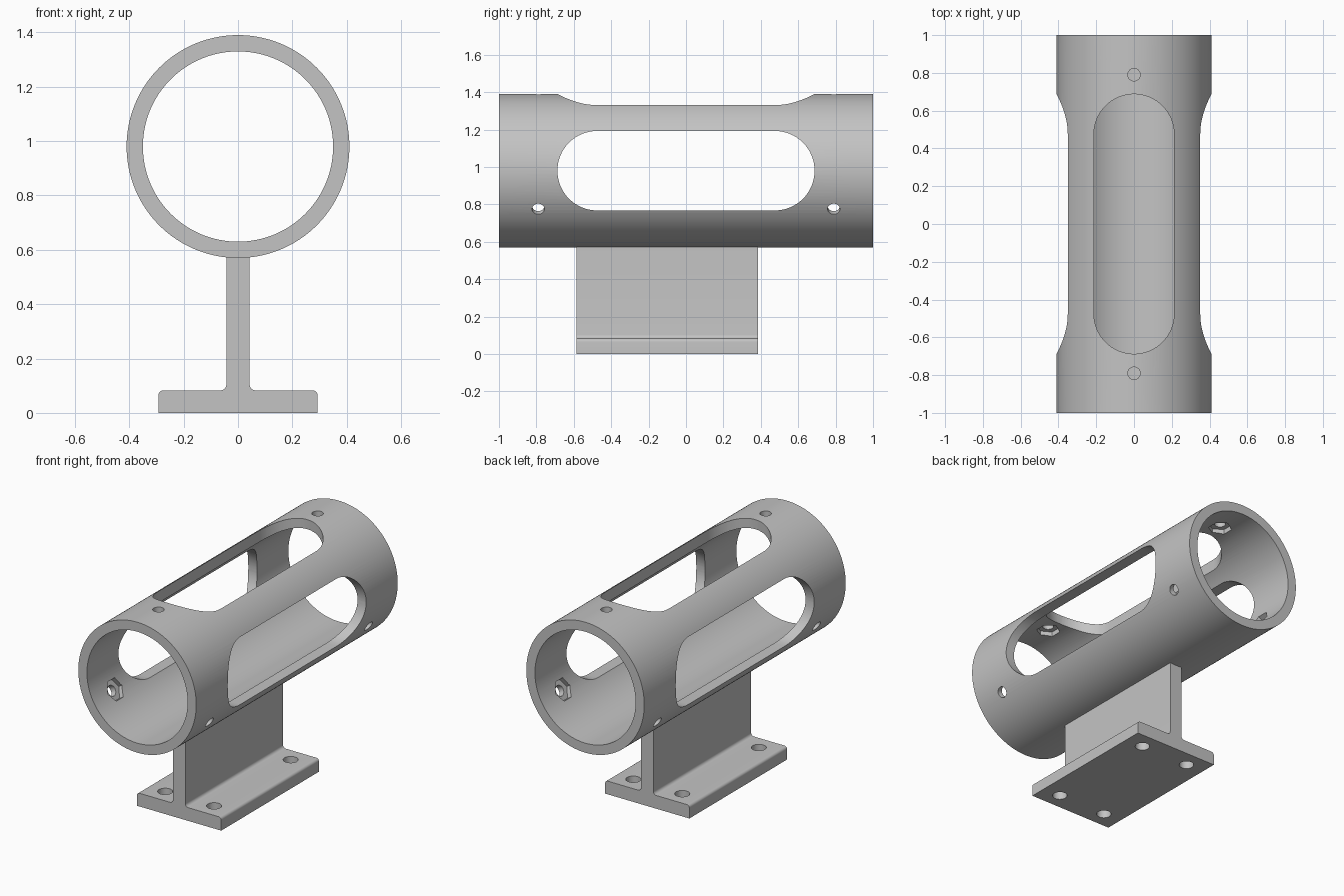
import bpy, bmesh
from math import pi, sin, cos, radians
from mathutils import Matrix, Vector

cube = bpy.data.objects.get("Cube")
if cube:
    bpy.data.objects.remove(cube, do_unlink=True)

AXIS_Z, OUTER, INNER = 0.98, 0.41, 0.35

grey = bpy.data.materials.new("plain_grey")
grey.use_nodes = True
colour = (0.55, 0.55, 0.55, 1)
grey.diffuse_color = colour
grey.node_tree.nodes["Principled BSDF"].inputs["Base Color"].default_value = colour


def arc(cx, cy, r, start, end, steps):
    angles = [radians(start + (end - start) * i / steps) for i in range(steps + 1)]
    return [(cx + r * cos(a), cy + r * sin(a)) for a in angles]


def circle(r, steps):
    return arc(0, 0, r, 0, 360, steps)[:-1]


def prism(name, outline, depth, matrix):
    """Extrude a 2D outline along local z from 0 to depth, then place it."""
    bm = bmesh.new()
    face = bm.faces.new([bm.verts.new((x, y, 0)) for x, y in outline])
    top = bmesh.ops.extrude_face_region(bm, geom=[face])["geom"]
    bmesh.ops.translate(bm, vec=(0, 0, depth),
                        verts=[v for v in top if isinstance(v, bmesh.types.BMVert)])
    bm.transform(matrix)
    bmesh.ops.recalc_face_normals(bm, faces=bm.faces)
    mesh = bpy.data.meshes.new(name)
    bm.to_mesh(mesh)
    bm.free()
    mesh.materials.append(grey)
    obj = bpy.data.objects.new(name, mesh)
    bpy.context.collection.objects.link(obj)
    return obj


def activate(obj):
    bpy.ops.object.select_all(action='DESELECT')
    obj.select_set(True)
    bpy.context.view_layer.objects.active = obj


def cut(obj, cutter):
    activate(obj)
    mod = obj.modifiers.new("cut", 'BOOLEAN')
    mod.operation, mod.solver, mod.object = 'DIFFERENCE', 'EXACT', cutter
    bpy.ops.object.modifier_apply(modifier=mod.name)
    bpy.data.objects.remove(cutter, do_unlink=True)


# Frame whose local z runs along +y and local y runs along world z
along_y = Matrix(((1, 0, 0, 0), (0, 0, 1, 0), (0, 1, 0, 0), (0, 0, 0, 1)))
axis = Matrix.Translation((0, 0, AXIS_Z))

# Tube
tube = prism("tube", circle(OUTER, 128), 2, axis @ Matrix.Translation((0, -1, 0)) @ along_y)
cut(tube, prism("bore", circle(INNER, 128), 3, axis @ Matrix.Translation((0, -1.5, 0)) @ along_y))

# Rounded windows: one through both sides, one through the top
slot = arc(0, 0.475, 0.2125, 0, 180, 32) + arc(0, -0.475, 0.2125, 180, 360, 32)
sideways = Matrix.Rotation(pi / 2, 4, 'Y')
cut(tube, prism("side_window", slot, 2, axis @ Matrix.Translation((-1, 0, 0)) @ sideways))
cut(tube, prism("top_window", slot, 1, axis))

# Three screw holes with hexagonal nut pockets at each end
hexagon = [(y, x) for x, y in circle(0.07, 6)]
for y in (-0.79, 0.79):
    for turn in (0, 120, 240):
        place = axis @ Matrix.Translation((0, y, 0)) @ Matrix.Rotation(radians(turn), 4, 'Y')
        cut(tube, prism("screw_hole", circle(0.033, 32), 0.7, place))
        cut(tube, prism("nut_pocket", hexagon, 0.175, place @ Matrix.Translation((0, 0, 0.2))))

# Stand: filleted T profile
half = [(0.293, 0)] + arc(0.275, 0.065, 0.018, 0, 90, 6) \
    + arc(0.063, 0.103, 0.02, 270, 180, 6) + [(0.043, 0.6)]
profile = half + [(-x, z) for x, z in reversed(half)]
stand = prism("stand", profile, 0.97, Matrix.Translation((0, -0.585, 0)) @ along_y)
for x in (-0.17, 0.17):
    for y in (-0.48, 0.28):
        cut(stand, prism("mounting_hole", circle(0.043, 40), 0.4, Matrix.Translation((x, y, -0.1))))

for obj in (tube, stand):
    activate(obj)
    bpy.ops.object.shade_smooth_by_angle(angle=radians(30))
